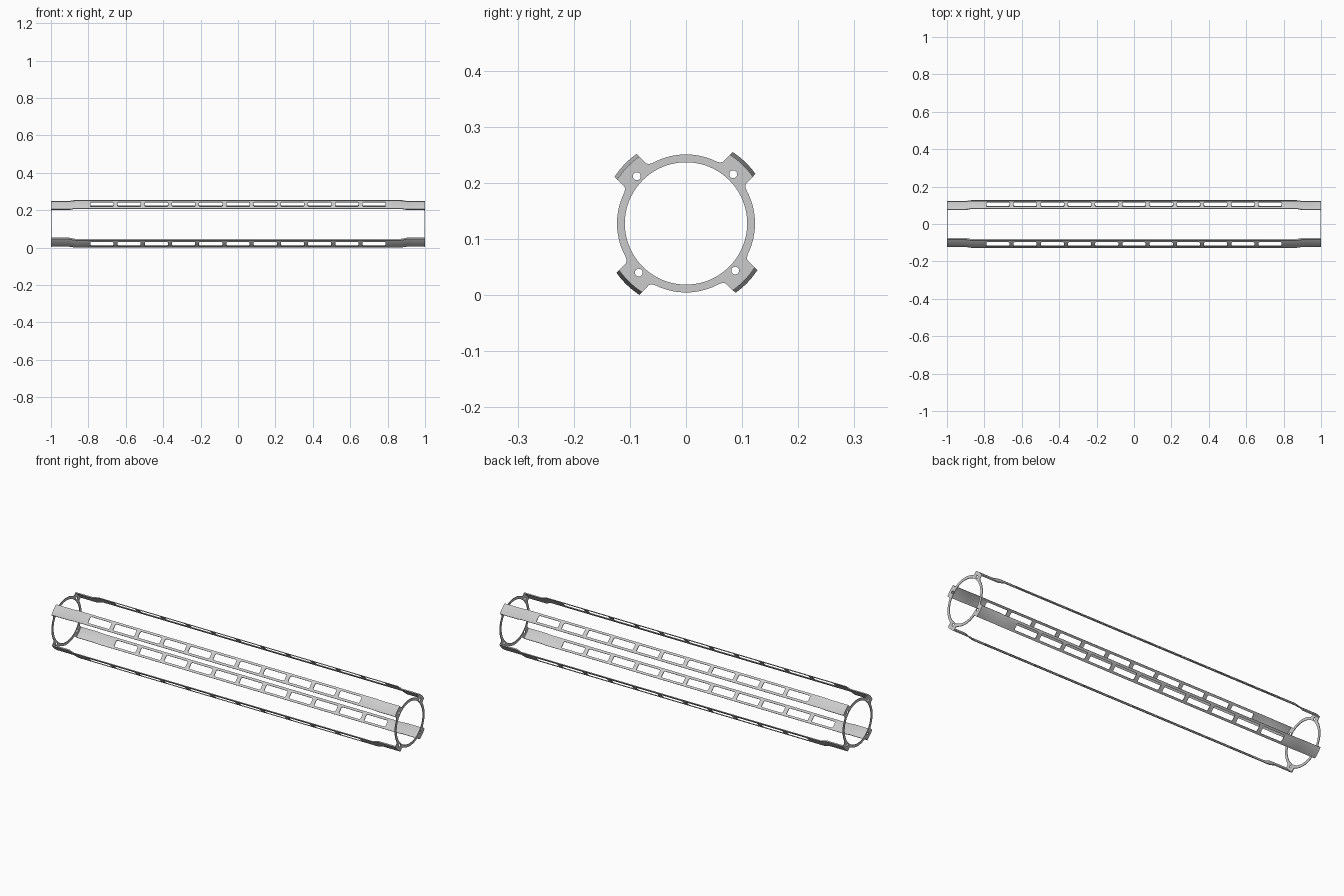
import bpy, bmesh, math
from mathutils import Matrix

if "Cube" in bpy.data.objects:
    bpy.data.objects.remove(bpy.data.objects["Cube"])

CZ = 0.1275           # height of the tube axis
W = 0.0283            # half width of rails and tabs
ANGLES = [math.radians(46.2 + 90 * i) for i in range(4)]


def arc(cx, cy, r, a0, a1, n):
    return [(cx + r * math.cos(a0 + (a1 - a0) * i / n),
             cy + r * math.sin(a0 + (a1 - a0) * i / n)) for i in range(n + 1)]


def smooth(obj):
    bpy.ops.object.select_all(action='DESELECT')
    obj.select_set(True)
    bpy.context.view_layer.objects.active = obj
    bpy.ops.object.shade_smooth_by_angle(angle=math.radians(30))


def add_object(name, data):
    obj = bpy.data.objects.new(name, data)
    bpy.context.collection.objects.link(obj)
    return obj


def bm_object(name, bm):
    bmesh.ops.recalc_face_normals(bm, faces=bm.faces[:])
    mesh = bpy.data.meshes.new(name)
    bm.to_mesh(mesh)
    bm.free()
    return add_object(name, mesh)


def evaluated(obj):
    dg = bpy.context.evaluated_depsgraph_get()
    return bpy.data.meshes.new_from_object(obj.evaluated_get(dg))


# End plate: ring with four filleted tabs and screw holes
def plate_outline(ring=0.123, tip=0.143, gap=math.radians(21)):
    pts = []
    p0, p1 = (0.1255, W), (0.119, 0.0295)
    p2 = (ring * math.cos(gap), ring * math.sin(gap))
    fillet = []
    for i in range(7):
        t = i / 6
        fillet.append([(1 - t) ** 2 * a + 2 * t * (1 - t) * b + t * t * c
                       for a, b, c in zip(p0, p1, p2)])
    h = math.asin(W / tip)
    side = [(u, -v) for u, v in reversed(fillet)]
    local = side + arc(0, 0, tip, -h, h, 8) + fillet
    for a in ANGLES:
        c, s = math.cos(a), math.sin(a)
        pts += [(u * c - v * s, u * s + v * c) for u, v in local]
        pts += arc(0, 0, ring, a + gap, a + math.pi / 2 - gap, 16)[1:-1]
    return pts


def make_plate(name, x, depth=0.003):
    cu = bpy.data.curves.new(name, 'CURVE')
    cu.dimensions = '2D'
    cu.fill_mode = 'BOTH'
    cu.extrude = depth / 2
    loops = [plate_outline(), arc(0, 0, 0.109, 0, math.tau, 96)[:-1]]
    for a in ANGLES:
        loops.append(arc(0.1215 * math.cos(a), 0.1215 * math.sin(a),
                         0.007, 0, math.tau, 20)[:-1])
    for loop in loops:
        sp = cu.splines.new('POLY')
        sp.points.add(len(loop) - 1)
        for p, (u, v) in zip(sp.points, loop):
            p.co = (u, v, 0, 1)
        sp.use_cyclic_u = True
    tmp = add_object(name + "_outline", cu)
    mesh = evaluated(tmp)
    bpy.data.objects.remove(tmp)
    # curve plane XY becomes YZ
    mesh.transform(Matrix(((0, 0, 1, x), (1, 0, 0, 0), (0, 1, 0, CZ), (0, 0, 0, 1))))
    smooth(add_object(name, mesh))


make_plate("end_plate_left", -0.9985)
make_plate("end_plate_right", 0.9985)

# Rail blank: curved strip, stepped outward between the ends
half = [(1.0, 0.140, 0.1455), (0.9, 0.140, 0.1455), (0.87, 0.1485, 0.152)]
stations = [(-x, a, b) for x, a, b in half] + half[::-1]
bm = bmesh.new()
ys = [W * (i / 5 - 1) for i in range(11)]
rows = []
for x, rin, rout in stations:
    sec = [(y, math.sqrt(rout ** 2 - y * y)) for y in ys]
    sec += [(y, math.sqrt(rin ** 2 - y * y)) for y in reversed(ys)]
    rows.append([bm.verts.new((x, y, z)) for y, z in sec])
n = len(rows[0])
for r0, r1 in zip(rows, rows[1:]):
    for i in range(n):
        j = (i + 1) % n
        bm.faces.new((r0[i], r0[j], r1[j], r1[i]))
for row in (rows[0], rows[-1]):
    for i in range(10):
        bm.faces.new((row[i], row[i + 1], row[n - 2 - i], row[n - 1 - i]))
blank = bm_object("rail_blank", bm)

# Slot cutter: eleven rounded rectangles
bm = bmesh.new()
L, H, R = 0.062, 0.0168, 0.006
for k in range(11):
    cx = (k - 5) * 0.1455
    pts = []
    for q, (sx, sy) in enumerate(((1, 1), (-1, 1), (-1, -1), (1, -1))):
        pts += arc(cx + sx * (L - R), sy * (H - R), R,
                   q * math.pi / 2, (q + 1) * math.pi / 2, 5)
    low = [bm.verts.new((px, py, 0.13)) for px, py in pts]
    high = [bm.verts.new((px, py, 0.17)) for px, py in pts]
    bm.faces.new(low)
    bm.faces.new(high)
    for i in range(len(pts)):
        bm.faces.new((low[i - 1], low[i], high[i], high[i - 1]))
cutter = bm_object("slot_cutter", bm)
cutter.hide_render = True

mod = blank.modifiers.new("slots", 'BOOLEAN')
mod.operation = 'DIFFERENCE'
mod.solver = 'EXACT'
mod.object = cutter
slotted = evaluated(blank)
bpy.data.objects.remove(blank)
bpy.data.objects.remove(cutter)

# Four slotted rails around the axis
for i, a in enumerate(ANGLES):
    mesh = slotted.copy()
    mesh.transform(Matrix.Translation((0, 0, CZ)) @ Matrix.Rotation(a - math.pi / 2, 4, 'X'))
    smooth(add_object(f"slotted_rail_{i + 1}", mesh))
